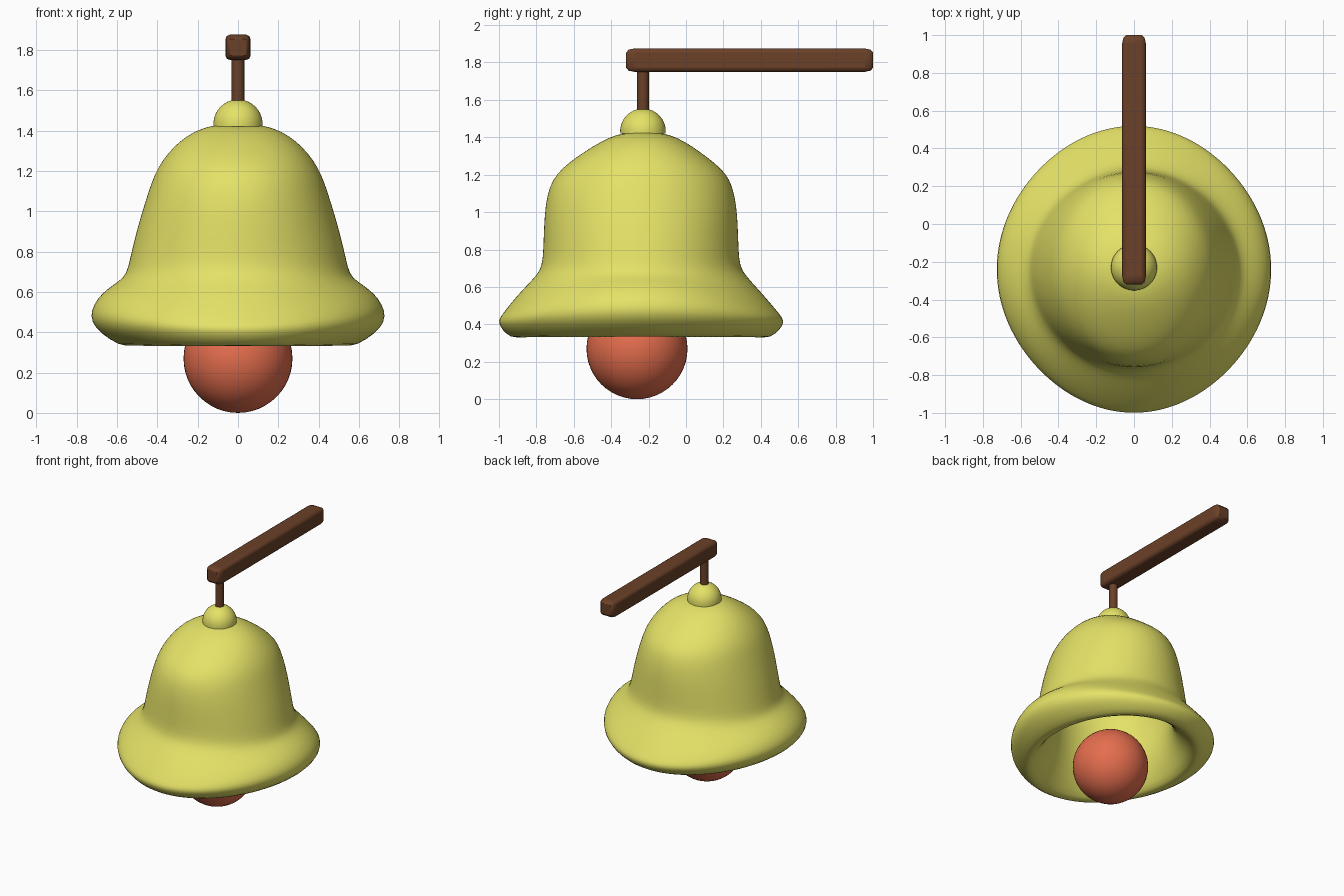
import bpy, bmesh, math

if "Cube" in bpy.data.objects:
    bpy.data.objects.remove(bpy.data.objects["Cube"])


def material(name, rgb):
    m = bpy.data.materials.new(name)
    m.diffuse_color = (*rgb, 1)
    m.use_nodes = True
    m.node_tree.nodes["Principled BSDF"].inputs["Base Color"].default_value = m.diffuse_color
    return m


GOLD = material("gold", (0.78, 0.76, 0.135))
WOOD = material("wood", (0.145, 0.052, 0.021))
RED = material("red", (0.78, 0.155, 0.075))


def finish(ob, name, mat, angle=40):
    ob.name = name
    ob.data.materials.append(mat)
    bpy.ops.object.select_all(action='DESELECT')
    ob.select_set(True)
    bpy.context.view_layer.objects.active = ob
    bpy.ops.object.shade_smooth_by_angle(angle=math.radians(angle))
    return ob


def loft(name, rings, mat, angle=40, n=64):
    """Oval rings: half width in x, height at the sides, front y, back y, height at front/back."""
    bm = bmesh.new()
    loops = []
    for rx, zx, yf, yb, zy in rings:
        loop = []
        for i in range(n):
            a = 2 * math.pi * i / n
            k = 1 - (0.018 * math.sin(2 * a) ** 2 if rx > 0.6 else 0)
            c, s = math.cos(a), math.sin(a)
            z = zx * c * c + zy * s * s
            loop.append(bm.verts.new((k * rx * c, (yf + yb) / 2 + k * (yb - yf) / 2 * s, z)))
        loops.append(loop)
    for lo, hi in zip(loops, loops[1:]):
        for i in range(n):
            j = (i + 1) % n
            bm.faces.new((lo[i], lo[j], hi[j], hi[i]))
    bm.faces.new(loops[0][::-1])
    bm.faces.new(loops[-1])
    bmesh.ops.recalc_face_normals(bm, faces=bm.faces)
    me = bpy.data.meshes.new(name)
    bm.to_mesh(me)
    bm.free()
    ob = bpy.data.objects.new(name, me)
    bpy.context.collection.objects.link(ob)
    return finish(ob, name, mat, angle)


# Bell: inner ceiling, down the inner wall, around the flared lip, up the outside
bell = loft("bell", [
    (0.14, 1.36, -0.36, -0.12, 1.36),
    (0.31, 1.23, -0.56, 0.08, 1.21),
    (0.40, 1.03, -0.68, 0.19, 1.03),
    (0.44, 0.84, -0.68, 0.20, 0.84),
    (0.435, 0.70, -0.66, 0.18, 0.70),
    (0.425, 0.59, -0.66, 0.175, 0.58),
    (0.45, 0.47, -0.73, 0.245, 0.46),
    (0.50, 0.37, -0.835, 0.35, 0.365),
    (0.55, 0.317, -0.91, 0.425, 0.317),
    (0.64, 0.365, -0.965, 0.48, 0.35),
    (0.71, 0.42, -0.993, 0.513, 0.385),
    (0.735, 0.48, -1.006, 0.526, 0.42),
    (0.715, 0.54, -0.985, 0.505, 0.45),
    (0.678, 0.59, -0.94, 0.455, 0.51),
    (0.62, 0.635, -0.87, 0.385, 0.59),
    (0.565, 0.67, -0.80, 0.32, 0.66),
    (0.545, 0.72, -0.77, 0.288, 0.71),
    (0.528, 0.80, -0.763, 0.281, 0.80),
    (0.498, 0.92, -0.76, 0.278, 0.92),
    (0.465, 1.03, -0.752, 0.27, 1.04),
    (0.43, 1.14, -0.73, 0.248, 1.14),
    (0.398, 1.215, -0.69, 0.215, 1.205),
    (0.35, 1.285, -0.63, 0.155, 1.262),
    (0.29, 1.347, -0.545, 0.075, 1.322),
    (0.22, 1.393, -0.45, -0.01, 1.38),
    (0.15, 1.42, -0.37, -0.09, 1.415),
    (0.08, 1.43, -0.31, -0.15, 1.425),
], GOLD, 120)
bell.modifiers.new("smooth", 'SUBSURF').levels = 1
bell.modifiers["smooth"].render_levels = 1

# Dome-shaped crown knob
R = 0.122
loft("crown_knob", [
    (R * math.cos(t), 1.432 + R * math.sin(t),
     -0.23 - R * math.cos(t), -0.23 + R * math.cos(t), 1.432 + R * math.sin(t))
    for t in [math.radians(d) for d in (-6, 4, 14, 24, 34, 44, 54, 64, 74, 84)]
], GOLD, 40)

# Round clapper hanging below the lip
bpy.ops.mesh.primitive_uv_sphere_add(segments=48, ring_count=24, radius=0.27,
                                     location=(0, -0.262, 0.27))
finish(bpy.context.object, "clapper", RED)

# Hanging rod
bpy.ops.mesh.primitive_cylinder_add(vertices=24, radius=0.031, depth=0.28,
                                    location=(0, -0.23, 1.64))
finish(bpy.context.object, "hanging_rod", WOOD)

# Bracket bar with softened edges, stretched so the ends taper more
bpy.ops.mesh.primitive_cube_add(size=1, location=(0, 0.34, 1.8125))
bar = bpy.context.object
bar.scale = (0.125, 0.66, 0.125)
bpy.ops.object.transform_apply(location=False, rotation=False, scale=True)
bar.scale.y = 2
bevel = bar.modifiers.new("soft_edges", 'BEVEL')
bevel.width = 0.022
bevel.segments = 2
finish(bar, "bracket_bar", WOOD, 60)
